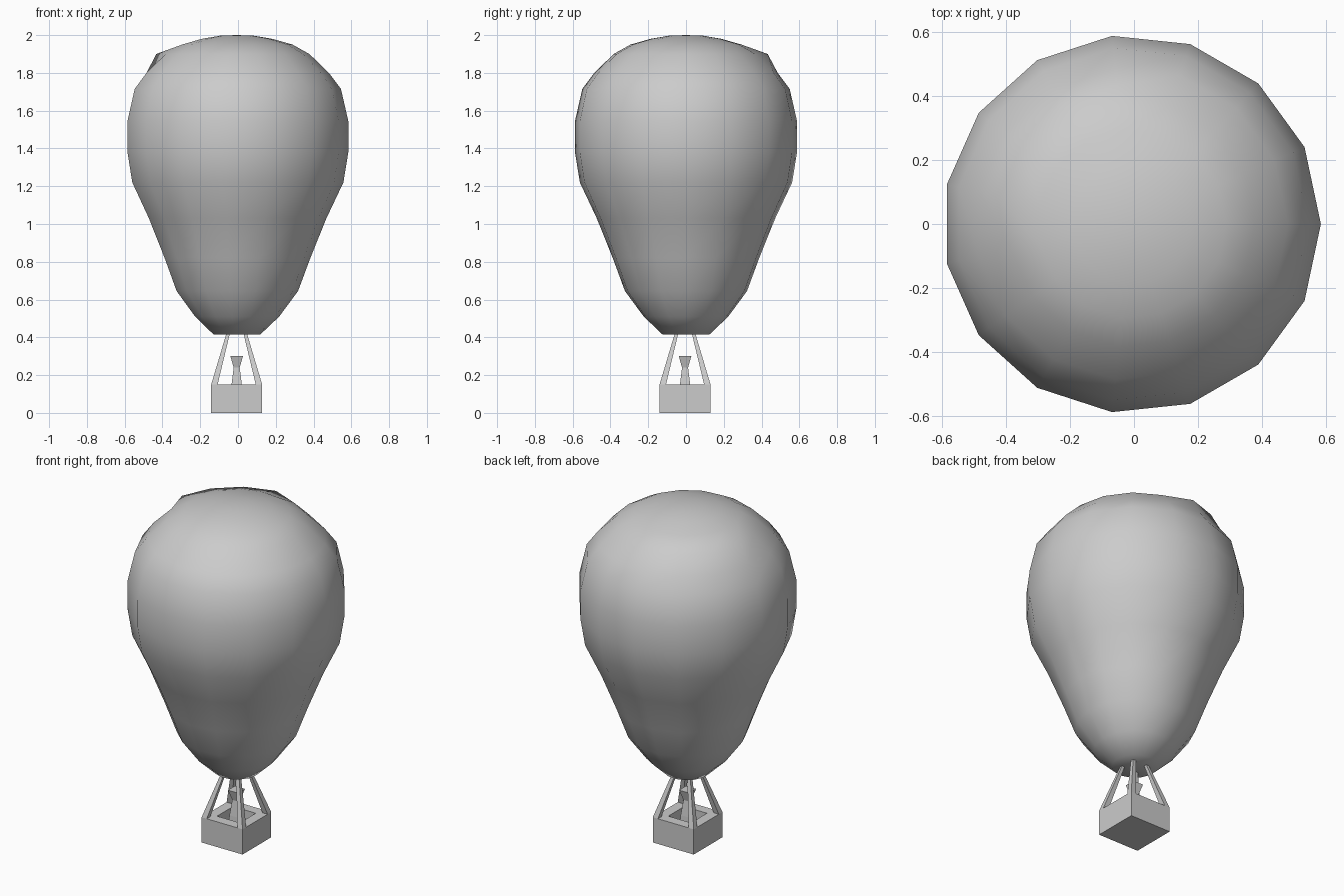
import bpy, bmesh, math

if "Cube" in bpy.data.objects:
    bpy.data.objects.remove(bpy.data.objects["Cube"])

CX, CY = -0.007, -0.005   # shared axis of the basket parts


def finish(name, bm, smooth=False):
    bmesh.ops.recalc_face_normals(bm, faces=bm.faces[:])
    for f in bm.faces:
        f.smooth = smooth
    me = bpy.data.meshes.new(name)
    bm.to_mesh(me)
    bm.free()
    ob = bpy.data.objects.new(name, me)
    bpy.context.collection.objects.link(ob)
    return ob


def loft(bm, rings, cap_start=True, cap_end=True):
    """Bridge successive rings of points into a skin."""
    vs = [[bm.verts.new(p) for p in r] for r in rings]
    n = len(vs[0])
    for a, b in zip(vs, vs[1:]):
        for i in range(n):
            j = (i + 1) % n
            bm.faces.new((a[i], a[j], b[j], b[i]))
    if cap_start:
        bm.faces.new(vs[0])
    if cap_end:
        bm.faces.new(vs[-1])
    return vs


def square(h, z, x=CX, y=CY):
    return [(x - h, y - h, z), (x + h, y - h, z), (x + h, y + h, z), (x - h, y + h, z)]


# Envelope: 15-sided lathe, the back-left shoulder is pushed out slightly
SIDES = 15
profile = [(0.125, 0.415), (0.225, 0.51), (0.325, 0.645), (0.39, 0.82),
           (0.475, 1.03), (0.565, 1.22), (0.591, 1.38), (0.591, 1.545),
           (0.552, 1.715), (0.488, 1.80), (0.385, 1.90), (0.295, 1.95),
           (0.19, 1.98), (0.09, 1.997)]
rings = []
for r, z in profile:
    ring = []
    for i in range(SIDES):
        a = 2 * math.pi * i / SIDES
        rr = 0.435 if (z == 1.90 and 4 <= i <= 7) else r
        ring.append((CX + rr * math.cos(a), rr * math.sin(a), z))
    rings.append(ring)
bm = bmesh.new()
vs = loft(bm, rings, cap_end=False)
top = bm.verts.new((CX, 0, 2.0))
for i in range(SIDES):
    bm.faces.new((vs[-1][i], vs[-1][(i + 1) % SIDES], top))
finish("envelope", bm, smooth=True)

# Basket: thick-walled square tub
bm = bmesh.new()
loft(bm, [square(0.135, 0), square(0.135, 0.15), square(0.075, 0.15), square(0.075, 0.04)])
finish("basket", bm)

# Four tapered struts leaning in from the basket corners to the neck
for sx in (-1, 1):
    for sy in (-1, 1):
        bm = bmesh.new()
        loft(bm, [square(0.017, 0.15, CX + sx * 0.118, CY + sy * 0.118),
                  square(0.009, 0.425, CX + sx * 0.044, CY + sy * 0.044)])
        finish("strut_%s_%s" % ("left" if sx < 0 else "right",
                                "front" if sy < 0 else "back"), bm)

# Burner: four-sided hourglass post
bm = bmesh.new()
loft(bm, [square(0.034, 0.04), square(0.027, 0.15), square(0.016, 0.24),
          square(0.033, 0.30)])
finish("burner", bm)
